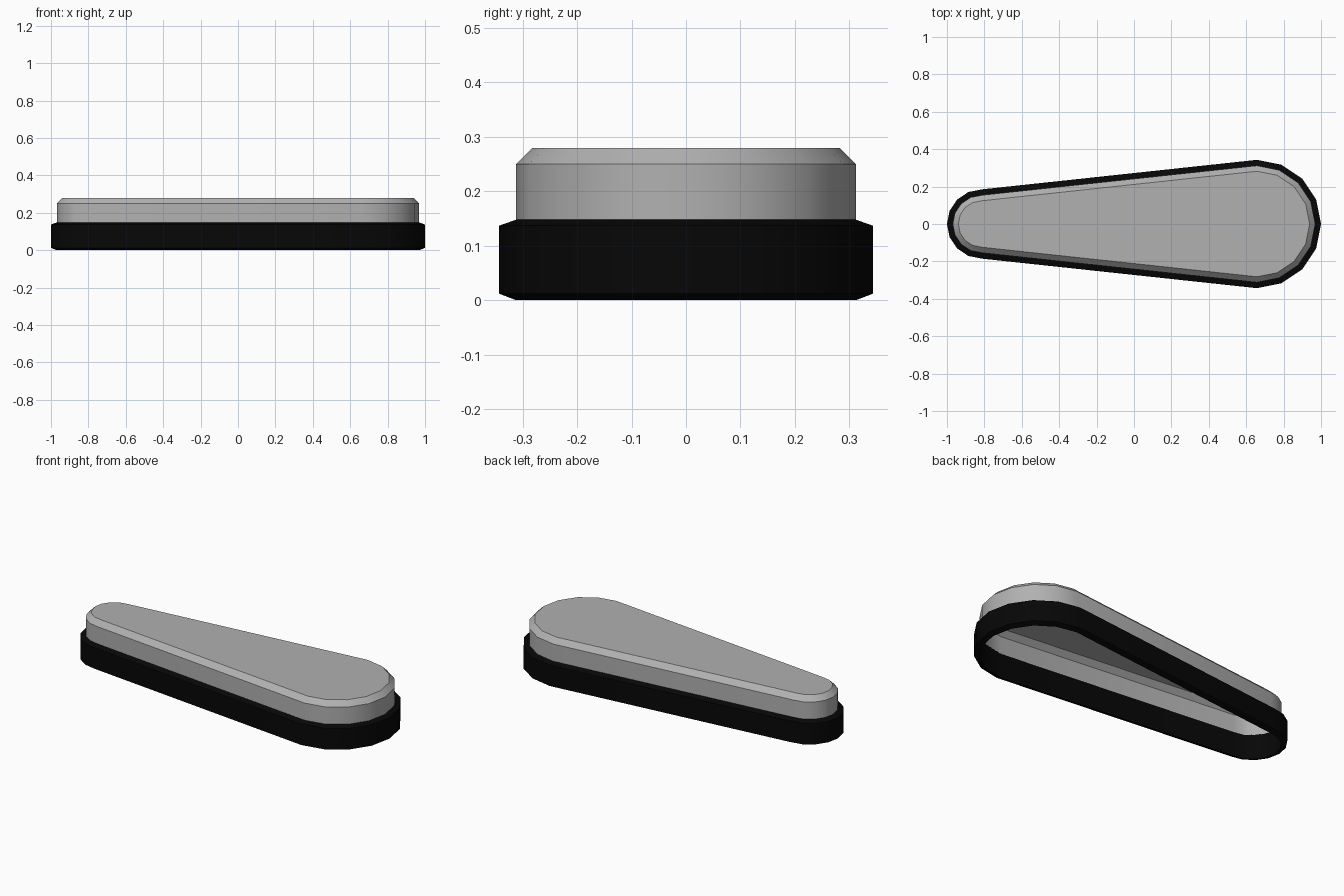
import bpy, bmesh
from math import pi, sin, cos

if "Cube" in bpy.data.objects:
    bpy.data.objects.remove(bpy.data.objects["Cube"])

# Teardrop outline: a large and a small half circle joined by straight sides
ENDS = [(0.657, 0.343, -pi / 2), (-0.815, 0.185, pi / 2)]
SEGMENTS = 8


def outline(inset, z):
    pts = []
    for cx, radius, start in ENDS:
        for i in range(SEGMENTS + 1):
            a = start + pi * i / SEGMENTS
            pts.append((cx + (radius - inset) * cos(a), (radius - inset) * sin(a), z))
    return pts


def loft(name, profile, shade, cap_top=False, closed=False):
    """Skin stacked teardrop outlines given as (inset, z)."""
    bm = bmesh.new()
    loops = [[bm.verts.new(p) for p in outline(*step)] for step in profile]
    pairs = list(zip(loops, loops[1:]))
    if closed:
        pairs.append((loops[-1], loops[0]))
    for low, high in pairs:
        for i in range(len(low)):
            j = (i + 1) % len(low)
            bm.faces.new((low[i], low[j], high[j], high[i]))
    if cap_top:
        bm.faces.new(loops[-1])
    mesh = bpy.data.meshes.new(name)
    bm.to_mesh(mesh)
    bm.free()
    mat = bpy.data.materials.new(name + "_colour")
    mat.diffuse_color = (shade, shade, shade, 1)
    mat.use_nodes = True
    mat.node_tree.nodes["Principled BSDF"].inputs["Base Color"].default_value = mat.diffuse_color
    mesh.materials.append(mat)
    obj = bpy.data.objects.new(name, mesh)
    bpy.context.collection.objects.link(obj)
    bpy.ops.object.select_all(action='DESELECT')
    obj.select_set(True)
    bpy.context.view_layer.objects.active = obj
    bpy.ops.object.shade_smooth_by_angle(angle=pi / 6)


# Grey cover: open shell sitting on the band, with a chamfered top edge
loft("cover", [(0.031, 0.145), (0.031, 0.25), (0.061, 0.28)], 0.44, cap_top=True)

# Black band around the lower half, chamfered top and bottom
loft("rim_band", [(0.031, 0), (0, 0.012), (0, 0.137), (0.031, 0.148)], 0.002, closed=True)
